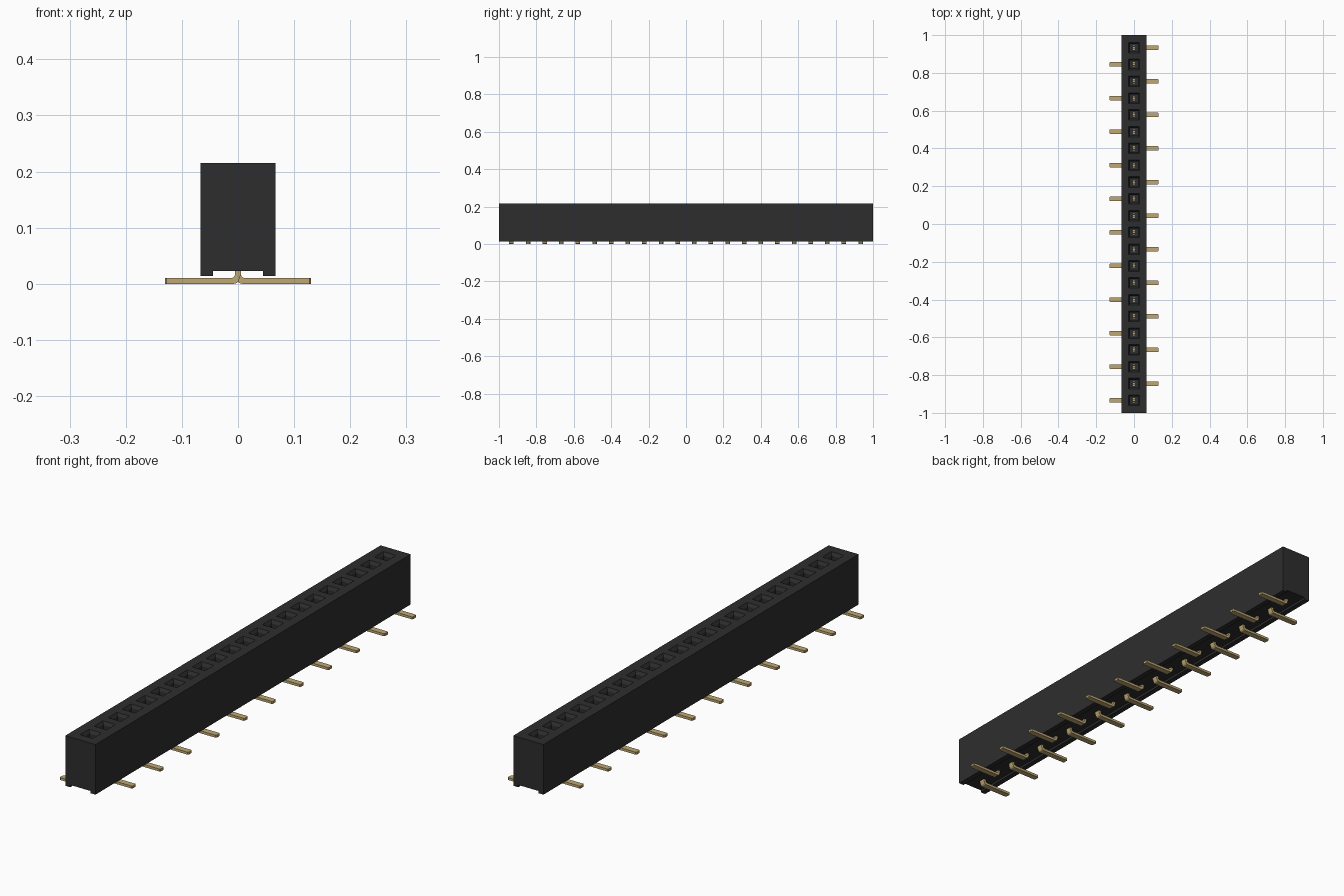
import bpy
import bmesh

COUNT = 22
PITCH = 0.0889
SOCKET = 0.028      # half width of a socket mouth
TOP = 0.215

cube = bpy.data.objects.get("Cube")
if cube:
    bpy.data.objects.remove(cube, do_unlink=True)


def material(name, color, metallic=0.0):
    mat = bpy.data.materials.new(name)
    mat.use_nodes = True
    mat.diffuse_color = color
    bsdf = mat.node_tree.nodes["Principled BSDF"]
    bsdf.inputs["Base Color"].default_value = color
    bsdf.inputs["Roughness"].default_value = 0.6
    return mat


black = material("black plastic", (0.027, 0.027, 0.027, 1))
gold = material("gold metal", (0.52, 0.39, 0.17, 1))


def finish(bm, name, mat):
    bmesh.ops.recalc_face_normals(bm, faces=bm.faces[:])
    mesh = bpy.data.meshes.new(name)
    bm.to_mesh(mesh)
    bm.free()
    mesh.materials.append(mat)
    obj = bpy.data.objects.new(name, mesh)
    bpy.context.collection.objects.link(obj)
    return obj


def loft(bm, profile, stations):
    """Sweep an x-z profile along y; return the side faces of each span."""
    rings = [[bm.verts.new((x, y, z)) for x, z in profile] for y in stations]
    n = len(profile)
    spans = []
    for a, b in zip(rings, rings[1:]):
        spans.append([bm.faces.new((a[i], a[(i + 1) % n], b[(i + 1) % n], b[i]))
                      for i in range(n)])
    bm.faces.new(rings[0][::-1])
    bm.faces.new(rings[-1])
    return spans


centres = [(i - (COUNT - 1) / 2) * PITCH for i in range(COUNT)]

# Housing: channelled block with a row of funnel-mouthed sockets
half = [(SOCKET, TOP), (0.067, TOP), (0.067, 0.014), (0.045, 0.014), (0.045, 0.023)]
profile = half + [(-x, z) for x, z in reversed(half)]
stations = [-1.0]
for c in centres:
    stations += [c - SOCKET, c + SOCKET]
stations.append(1.0)
bm = bmesh.new()
spans = loft(bm, profile, stations)
mouths = [span[-1] for span in spans[1::2]]
bmesh.ops.recalc_face_normals(bm, faces=bm.faces[:])
bmesh.ops.inset_individual(bm, faces=mouths, thickness=0.011, depth=-0.012)
bmesh.ops.inset_individual(bm, faces=mouths, thickness=0.0005, depth=-0.13)
finish(bm, "housing", black)


# Contacts: bent tail, upright post and two spring leaves inside the socket
def box(bm, centre, size):
    for v in bmesh.ops.create_cube(bm, size=1)["verts"]:
        v.co = [c + p * s for c, p, s in zip(centre, v.co, size)]


TAIL = [(-0.005, 0.075), (-0.005, 0.016), (-0.003, 0.011), (0.0, 0.008),
        (0.004, 0.0), (0.13, 0.0), (0.13, 0.01), (0.011, 0.01),
        (0.007, 0.012), (0.005, 0.016), (0.005, 0.075)]
TAIL[3:5] = [(-0.001, 0.005), (0.003, 0.001), (0.007, 0.0)]

for i, c in enumerate(centres):
    side = 1 if i % 2 else -1
    bm = bmesh.new()
    loft(bm, [(side * x, z) for x, z in TAIL], [c - 0.012, c + 0.012])
    tips = [e for e in bm.edges
            if all(abs(v.co.x) > 0.129 for v in e.verts)
            and abs(e.verts[0].co.z - e.verts[1].co.z) > 0.005]
    bmesh.ops.bevel(bm, geom=tips, offset=0.003, segments=1, affect='EDGES')
    for s in (-1, 1):
        box(bm, (0, c + s * 0.006, 0.115), (0.01, 0.004, 0.09))
    finish(bm, f"contact_{i + 1}", gold)
